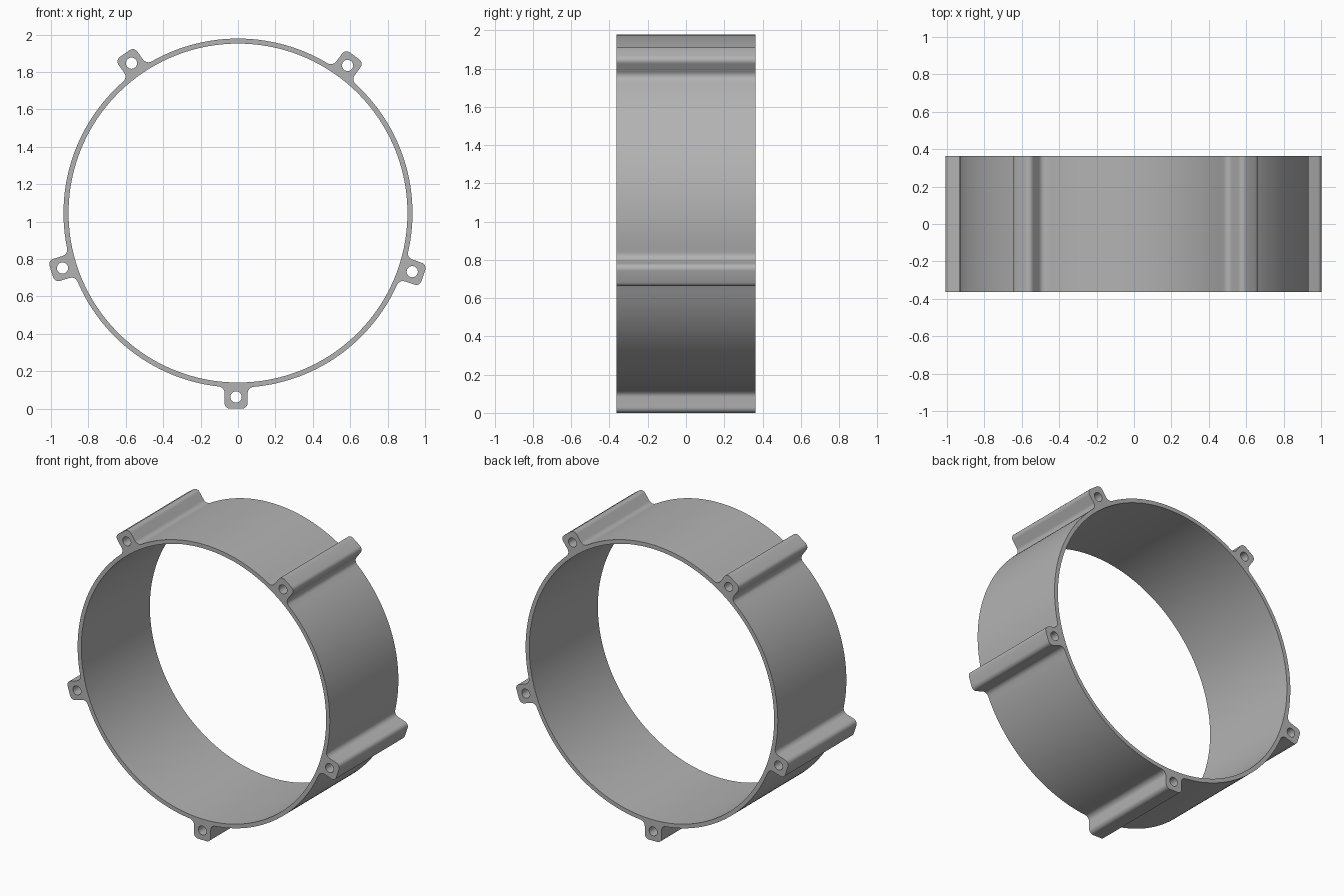
import bpy
import bmesh
from math import sin, cos, pi, radians, sqrt, atan2
from mathutils import Matrix

cube = bpy.data.objects.get("Cube")
if cube:
    bpy.data.objects.remove(cube, do_unlink=True)

OUTER, INNER, CENTRE_Z = 0.933, 0.906, 1.046
HALF_DEPTH = 0.3625
LUG_HALF, LUG_TOP = 0.0615, 1.046
FILLET, CORNER = 0.035, 0.03
HOLE_RADIUS, HOLE_DIST = 0.03, 0.983
LUG_ANGLES = [radians(269.4 + 72 * k) for k in range(5)]


def arc(cx, cy, r, a0, a1, n):
    return [(cx + r * cos(a0 + (a1 - a0) * i / n),
             cy + r * sin(a0 + (a1 - a0) * i / n)) for i in range(n + 1)]


def circle(cx, cy, r, n):
    return arc(cx, cy, r, 0, 2 * pi, n)[:-1]


def turn(points, a):
    return [(x * cos(a) - y * sin(a), x * sin(a) + y * cos(a)) for x, y in points]


# Lug profile pointing along +x: base fillet, rounded corner, then mirrored
side = LUG_HALF + FILLET
fillet_x = sqrt((OUTER + FILLET) ** 2 - side ** 2)
base_angle = atan2(side, fillet_x)
half = arc(fillet_x, -side, FILLET, pi - base_angle, pi / 2, 6)
half += arc(LUG_TOP - CORNER, CORNER - LUG_HALF, CORNER, -pi / 2, 0, 6)
lug = half + [(x, -y) for x, y in reversed(half)]

# Full outline: lugs joined by arcs of the ring
step = 2 * pi / 5
ring_arc = arc(0, 0, OUTER, base_angle, step - base_angle, 36)[1:-1]
outline = []
for a in LUG_ANGLES:
    outline += turn(lug + ring_arc, a)

# Bore and screw holes
loops = [outline, circle(0, 0, INNER, 180)]
for a in LUG_ANGLES:
    loops.append(circle(HOLE_DIST * cos(a), HOLE_DIST * sin(a), HOLE_RADIUS, 24))

# Filled profile extruded along the depth
curve = bpy.data.curves.new("ring_profile", "CURVE")
curve.dimensions = "2D"
curve.fill_mode = "BOTH"
curve.extrude = HALF_DEPTH
for points in loops:
    spline = curve.splines.new("POLY")
    spline.points.add(len(points) - 1)
    for p, (x, y) in zip(spline.points, points):
        p.co = (x, y, 0, 1)
    spline.use_cyclic_u = True
ring = bpy.data.objects.new("ring_with_lugs", curve)
bpy.context.collection.objects.link(ring)
bpy.ops.object.select_all(action="DESELECT")
ring.select_set(True)
bpy.context.view_layer.objects.active = ring
bpy.ops.object.convert(target="MESH")
ring = bpy.context.object

# Weld the caps, stand the ring upright
bm = bmesh.new()
bm.from_mesh(ring.data)
bmesh.ops.remove_doubles(bm, verts=bm.verts, dist=0.0001)
bm.transform(Matrix.Translation((0, 0, CENTRE_Z)) @ Matrix.Rotation(pi / 2, 4, "X"))
bmesh.ops.recalc_face_normals(bm, faces=bm.faces)
bm.to_mesh(ring.data)
bm.free()
bpy.ops.object.shade_smooth_by_angle(angle=radians(35))

# Plain grey
grey = bpy.data.materials.new("grey")
grey.use_nodes = True
colour = (0.45, 0.45, 0.45, 1)
grey.diffuse_color = colour
grey.node_tree.nodes["Principled BSDF"].inputs["Base Color"].default_value = colour
ring.data.materials.clear()
ring.data.materials.append(grey)
